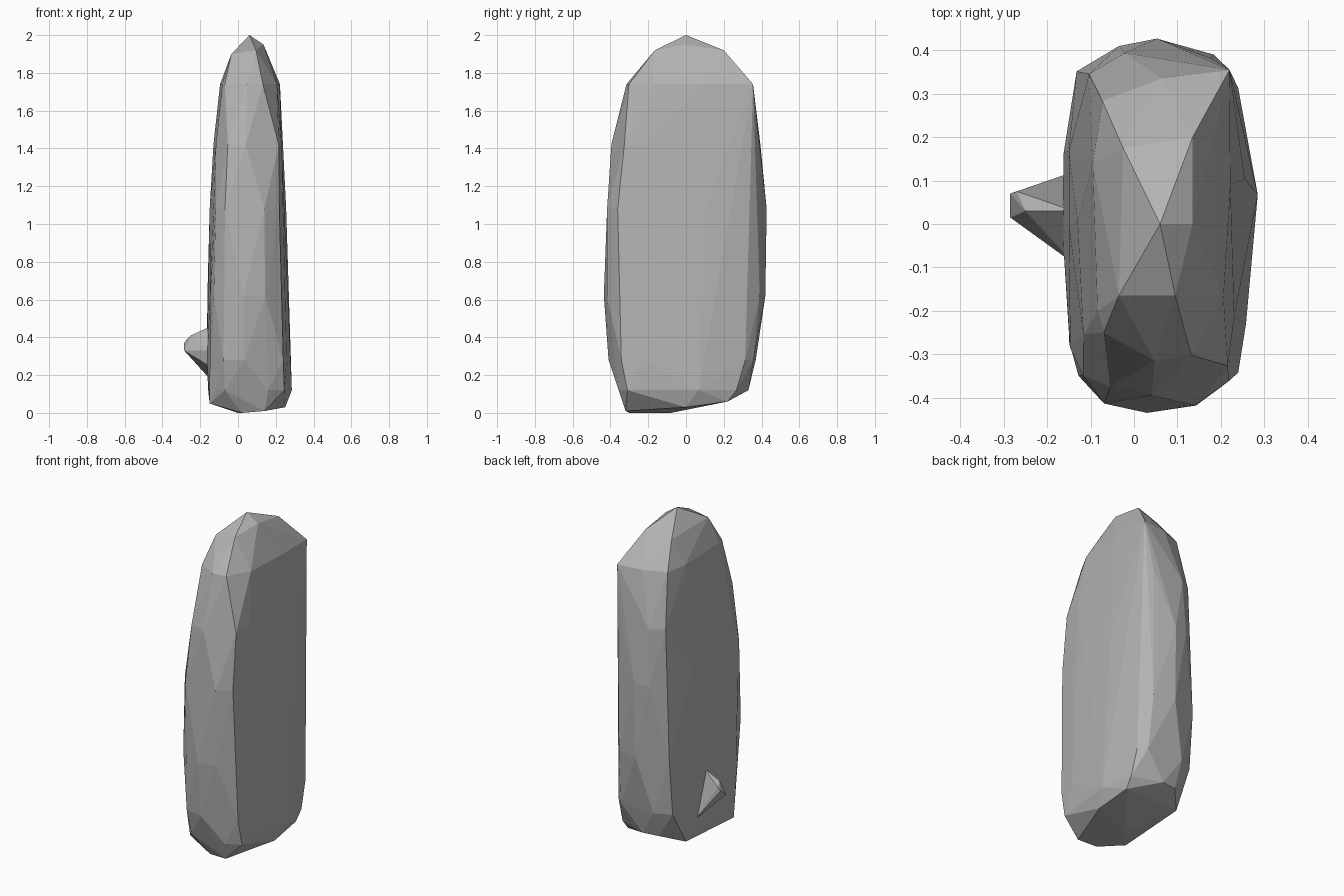
import bpy
import bmesh

cube = bpy.data.objects.get("Cube")
if cube:
    bpy.data.objects.remove(cube, do_unlink=True)

# Single stone colour
stone = bpy.data.materials.new("grey stone")
stone.use_nodes = True
grey = (0.45, 0.45, 0.45, 1)
stone.diffuse_color = grey
shader = next(n for n in stone.node_tree.nodes if n.type == "BSDF_PRINCIPLED")
shader.inputs["Base Color"].default_value = grey
shader.inputs["Roughness"].default_value = 0.9


def chiselled(name, points):
    """Make a flat-faceted rock as the convex hull of a point set."""
    mesh = bpy.data.meshes.new(name)
    bm = bmesh.new()
    for point in points:
        bm.verts.new(point)
    hull = bmesh.ops.convex_hull(bm, input=bm.verts[:])
    unused = {g for g in hull["geom_interior"] + hull["geom_unused"]
              if isinstance(g, bmesh.types.BMVert)}
    bmesh.ops.delete(bm, geom=list(unused), context="VERTS")
    bmesh.ops.dissolve_limit(bm, angle_limit=0.03, verts=bm.verts[:], edges=bm.edges[:])
    bmesh.ops.recalc_face_normals(bm, faces=bm.faces[:])
    bm.to_mesh(mesh)
    bm.free()
    mesh.materials.append(stone)
    rock = bpy.data.objects.new(name, mesh)
    bpy.context.collection.objects.link(rock)
    return rock


def blend(low, high, t):
    """Map t from the range -1..1 onto low..high."""
    return low + (high - low) * (t + 1) / 2


# Plan outline of the slab, in units of its half width and half depth
plan = [(-.86, .84), (-.43, .96), (0, 1), (.62, .93), (.82, .82), (1, .25),
        (.9, -.55), (.82, -.83), (.43, -.96), (-.1, -1), (-.6, -.95),
        (-.84, -.8), (-.93, -.65), (-1, 0), (-1, .4)]

# Height, left and right limits, front and back limits of each course
courses = [(.12, -.158, .285, -.37, .33),
           (.28, -.165, .28, -.41, .385),
           (.62, -.162, .265, -.435, .42),
           (1.08, -.15, .255, -.435, .427),
           (1.42, -.13, .25, -.395, .41),
           (1.74, -.095, .222, -.315, .335)]

# Each course skips a different third of the outline to give uneven facets
slab = []
for i, (z, x_low, x_high, y_low, y_high) in enumerate(courses):
    for j, (u, v) in enumerate(plan):
        if (i + j) % 3:
            slab.append((blend(x_low, x_high, u), blend(y_low, y_high, v), z))

# Crown with a sharp back corner
slab += [(.06, 0, 2), (.135, 0, 1.95), (.135, .2, 1.92), (-.025, .175, 1.89),
         (-.035, -.165, 1.9), (.095, -.165, 1.92), (.22, .355, 1.74)]

# Underside, rising towards the back
slab += [(.14, -.32, .01), (.02, -.3, 0), (-.15, -.25, .05), (0, -.08, 0),
         (.25, 0, .03), (.24, .22, .06), (-.14, .2, .07)]
chiselled("standing_stone", slab)

# Small knob low on one broad side, rooted inside the slab
knob = [(-.14, .12, .17), (-.14, .03, .46), (-.14, -.09, .33), (-.14, -.07, .24),
        (-.285, .015, .33), (-.285, .07, .37), (-.27, .075, .39), (-.25, .03, .41)]
chiselled("side_knob", knob)
